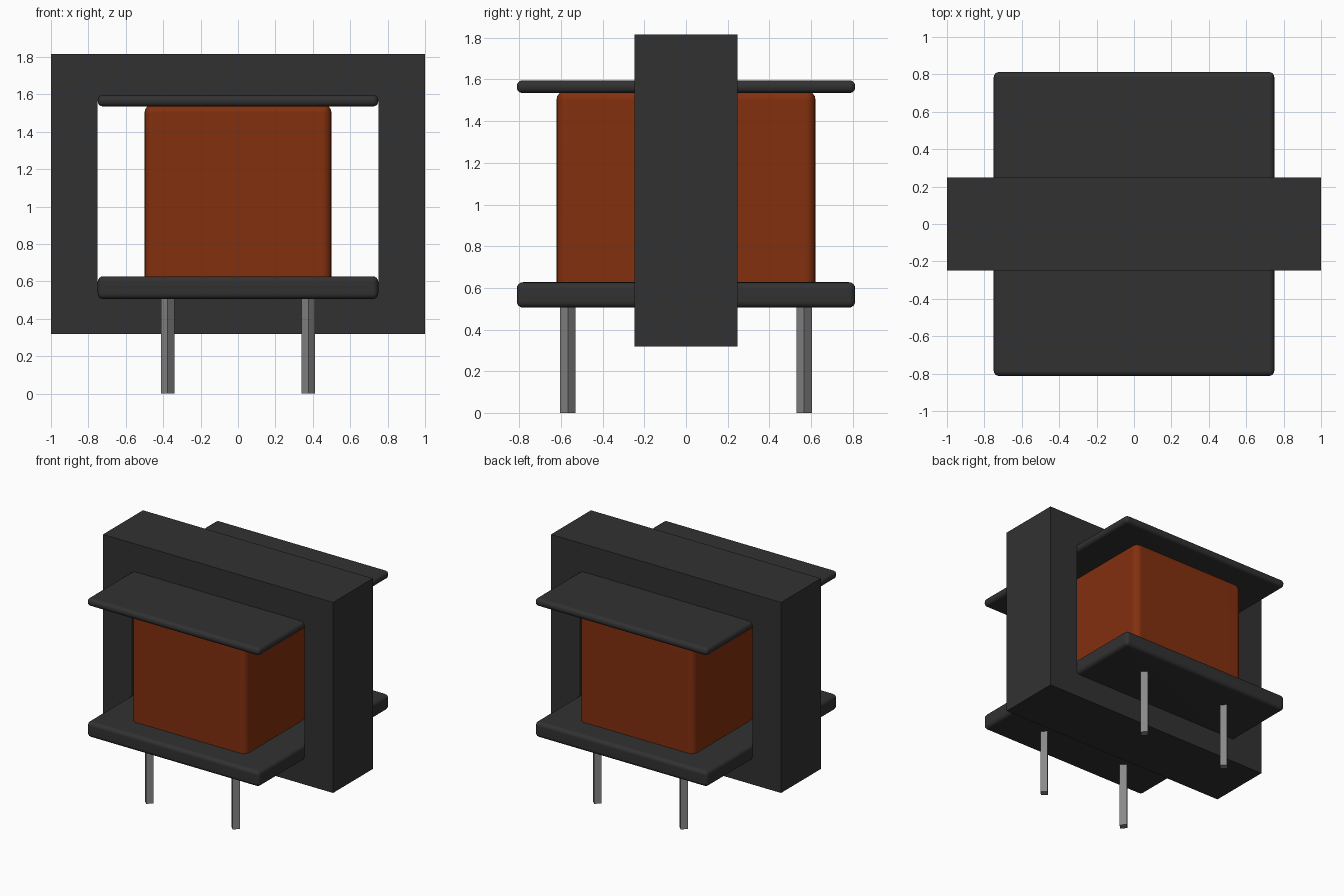
import bpy, bmesh, math
from mathutils import Matrix

default = bpy.data.objects.get("Cube")
if default:
    bpy.data.objects.remove(default, do_unlink=True)


def make_material(name, rgb, roughness=0.6):
    mat = bpy.data.materials.new(name)
    mat.use_nodes = True
    mat.diffuse_color = (*rgb, 1)
    bsdf = mat.node_tree.nodes["Principled BSDF"]
    bsdf.inputs["Base Color"].default_value = (*rgb, 1)
    bsdf.inputs["Roughness"].default_value = roughness
    return mat


black = make_material("dark grey", (0.031, 0.031, 0.031))
copper = make_material("copper brown", (0.225, 0.029, 0.0045))
steel = make_material("steel grey", (0.25, 0.25, 0.25))


def add_object(name, bm, mat):
    bmesh.ops.recalc_face_normals(bm, faces=bm.faces)
    mesh = bpy.data.meshes.new(name)
    bm.to_mesh(mesh)
    bm.free()
    mesh.materials.append(mat)
    obj = bpy.data.objects.new(name, mesh)
    bpy.context.collection.objects.link(obj)
    return obj


def rounded_box(name, half_x, half_y, z0, z1, radius, mat):
    """Box with all edges rounded and smooth shaded."""
    bm = bmesh.new()
    size = Matrix.Diagonal((2 * half_x, 2 * half_y, z1 - z0, 1))
    bmesh.ops.create_cube(bm, size=1, matrix=Matrix.Translation((0, 0, (z0 + z1) / 2)) @ size)
    bmesh.ops.bevel(bm, geom=bm.edges[:], offset=radius, segments=4,
                    profile=0.5, affect='EDGES')
    obj = add_object(name, bm, mat)
    bpy.ops.object.select_all(action='DESELECT')
    obj.select_set(True)
    bpy.context.view_layer.objects.active = obj
    bpy.ops.object.shade_smooth_by_angle(angle=math.radians(35))
    obj.modifiers.new("even shading", 'WEIGHTED_NORMAL').keep_sharp = True
    return obj


def rectangle_frame(name, half_x, z0, z1, border, depth, mat):
    """Rectangular ring in the xz plane, extruded along y."""
    bm = bmesh.new()
    loops = []
    for inset in (0, border):
        x, low, high = half_x - inset, z0 + inset, z1 - inset
        loops.append([bm.verts.new((px, -depth / 2, pz))
                      for px, pz in ((-x, low), (x, low), (x, high), (-x, high))])
    outer, inner = loops
    for i in range(4):
        j = (i + 1) % 4
        bm.faces.new((outer[i], outer[j], inner[j], inner[i]))
    front = bm.faces[:]
    result = bmesh.ops.extrude_face_region(bm, geom=front, use_keep_orig=True)
    moved = [v for v in result["geom"] if isinstance(v, bmesh.types.BMVert)]
    bmesh.ops.translate(bm, verts=moved, vec=(0, depth, 0))
    return add_object(name, bm, mat)


# Magnetic core around the bobbin
rectangle_frame("core", 1.0, 0.318, 1.815, 0.25, 0.496, black)

# Winding and the two bobbin plates
rounded_box("winding", 0.5, 0.622, 0.55, 1.55, 0.05, copper)
rounded_box("top_plate", 0.75, 0.812, 1.535, 1.596, 0.027, black)
rounded_box("bottom_plate", 0.75, 0.812, 0.505, 0.627, 0.03, black)

# Four square pins turned on their corners
for side, x in (("right", -0.376), ("left", 0.376)):
    for end, y in (("front", -0.567), ("back", 0.567)):
        bm = bmesh.new()
        bmesh.ops.create_cone(bm, cap_ends=True, segments=4, radius1=0.037, radius2=0.037,
                              depth=0.55, matrix=Matrix.Translation((x, y, 0.275)))
        # Put the corners on the x and y axes
        if abs(max(v.co.x for v in bm.verts) - x) < 0.03:
            bmesh.ops.rotate(bm, verts=bm.verts, cent=(x, y, 0),
                             matrix=Matrix.Rotation(math.radians(45), 3, 'Z'))
        add_object(f"{end}_{side}_pin", bm, steel)
